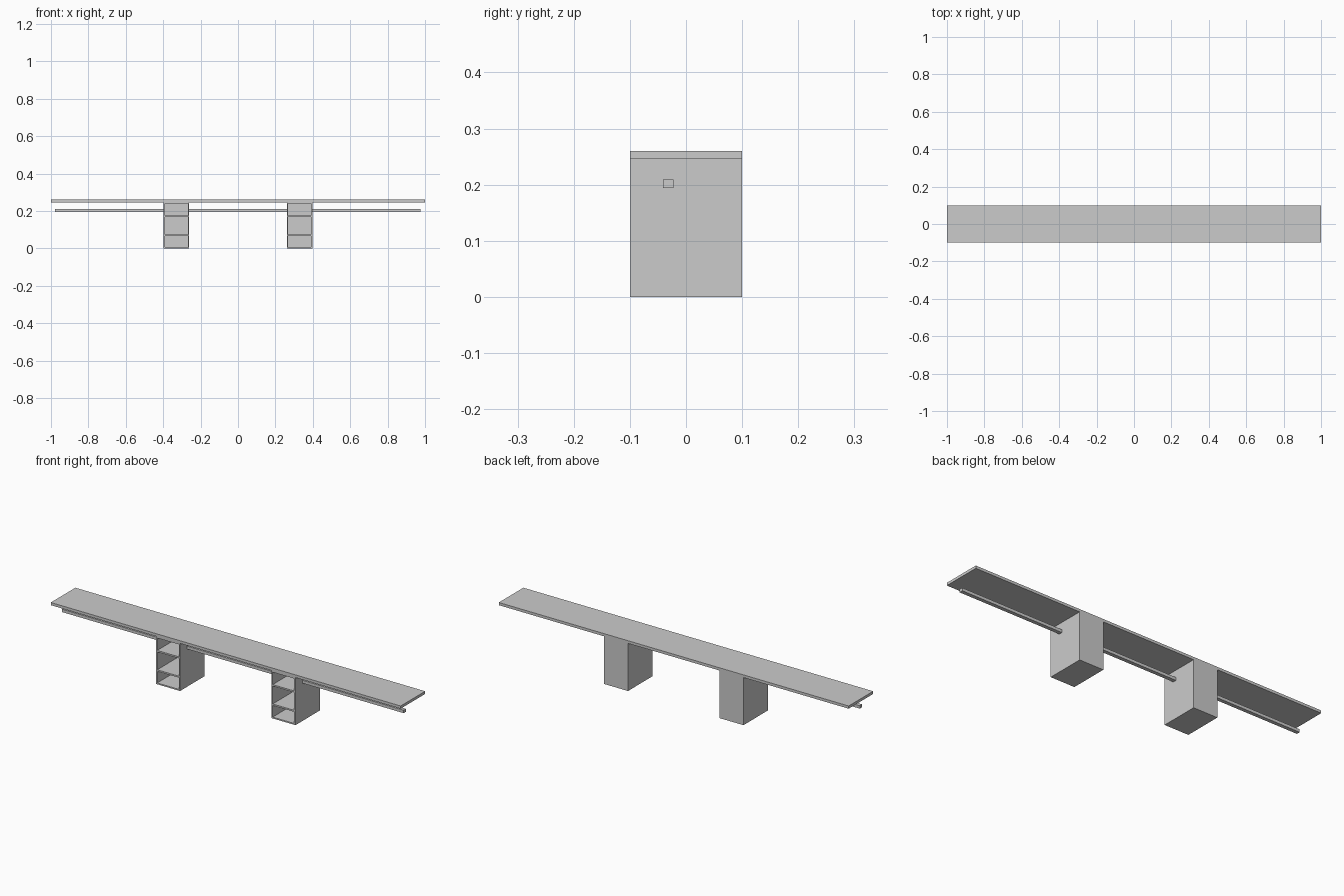
import bpy

if "Cube" in bpy.data.objects:
    bpy.data.objects.remove(bpy.data.objects["Cube"])


def box(name, x, y, z):
    """Box spanning the given (min, max) ranges."""
    lo, hi = zip(x, y, z)
    bpy.ops.mesh.primitive_cube_add(size=1, location=[(a + b) / 2 for a, b in zip(lo, hi)])
    ob = bpy.context.object
    ob.name = name
    ob.scale = [b - a for a, b in zip(lo, hi)]
    bpy.ops.object.transform_apply(location=False, rotation=False, scale=True)
    return ob


TOP_Z = 0.246    # underside of the table top
WALL = 0.007     # cabinet board thickness
HALF = 0.0685    # half the cabinet width

# Long table top
box("table_top", (-1, 1), (-0.1, 0.1), (TOP_Z, 0.26))

# Open-fronted cabinets, cut with three compartments each
for side, cx in (("left", -0.33), ("right", 0.33)):
    cabinet = box(side + "_cabinet", (cx - HALF, cx + HALF), (-0.1, 0.1), (0, TOP_Z))
    inner = (cx - HALF + WALL, cx + HALF - WALL)
    for i, z in enumerate(((0.007, 0.067), (0.075, 0.167), (0.175, 0.239))):
        cutter = box(f"{side}_compartment_cutter_{i}", inner, (-0.15, 0.1 - WALL), z)
        cutter.hide_render = True
        cutter.hide_set(True)
        cut = cabinet.modifiers.new("compartment", "BOOLEAN")
        cut.operation = "DIFFERENCE"
        cut.solver = "EXACT"
        cut.object = cutter
    # Bake the cuts and drop the cutters
    bpy.context.view_layer.objects.active = cabinet
    for m in list(cabinet.modifiers):
        helper = m.object
        bpy.ops.object.modifier_apply(modifier=m.name)
        bpy.data.objects.remove(helper)

# Support rail sections between and beyond the cabinets
for name, x in (("left", (-0.978, -0.3985)), ("middle", (-0.2615, 0.2615)), ("right", (0.3985, 0.976))):
    box(name + "_rail", x, (-0.041, -0.022), (0.194, 0.209))
